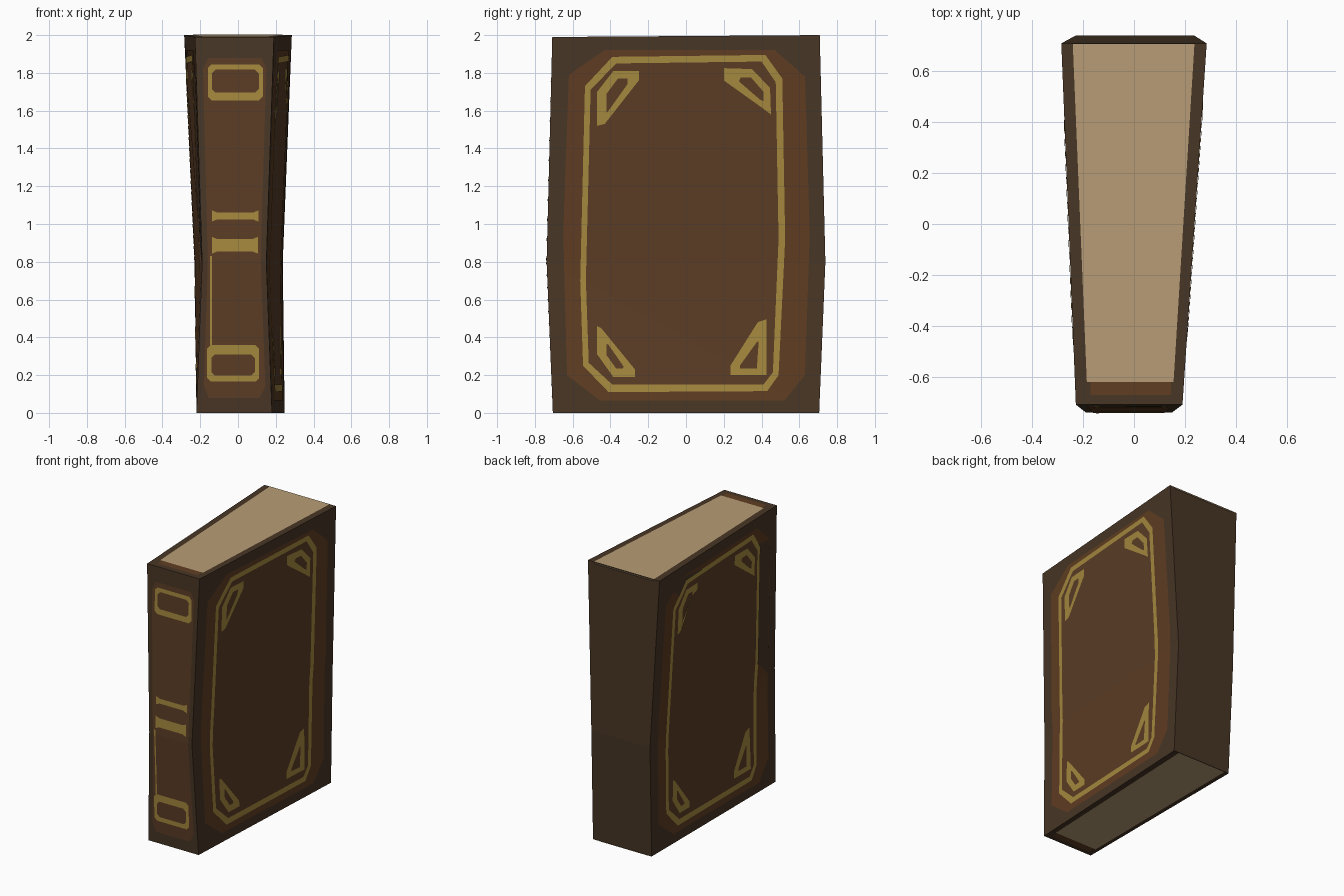
import bpy, bmesh
from mathutils import Vector
from mathutils.bvhtree import BVHTree

if "Cube" in bpy.data.objects:
    bpy.data.objects.remove(bpy.data.objects["Cube"])


def material(name, rgb):
    lin = [((c / 255 + 0.055) / 1.055) ** 2.4 for c in rgb]
    m = bpy.data.materials.new(name)
    m.diffuse_color = (*lin, 1)
    m.use_nodes = True
    m.node_tree.nodes["Principled BSDF"].inputs["Base Color"].default_value = m.diffuse_color
    return m


EDGE = material("dark_leather", (72, 54, 37))
BAND = material("red_brown_leather", (96, 61, 34))
FIELD = material("brown_leather", (91, 61, 37))
GOLD = material("gold_trim", (166, 137, 62))
PAGE = material("page_tan", (184, 157, 118))


def finish(bm, name, mat):
    me = bpy.data.meshes.new(name)
    bm.to_mesh(me)
    me.materials.append(mat)
    ob = bpy.data.objects.new(name, me)
    bpy.context.collection.objects.link(ob)
    return ob


# Book body: three cross-sections, pinched at z = 0.8
# z front, z back, half depth, spine left/right, fore-edge left/right
WAIST = 0.8
SECTIONS = [
    (0.0, 0.0, 0.705, -0.22, 0.18, -0.22, 0.247),
    (WAIST, WAIST, 0.738, -0.19, 0.15, -0.23, 0.237),
    (1.99, 2.0, 0.708, -0.228, 0.19, -0.285, 0.285),
]
body = bmesh.new()
rows = []
for zf, zb, d, fl, fr, bl, br in SECTIONS:
    rows.append([body.verts.new(p) for p in
                 ((fl, -d, zf), (fr, -d, zf), (br, d, zb), (bl, d, zb))])
body.faces.new(rows[0][::-1])
body.faces.new(rows[2])
for lo, hi in zip(rows, rows[1:]):
    for a, b in ((0, 1), (2, 3)):                     # spine and fore-edge
        body.faces.new((lo[a], lo[b], hi[b], hi[a]))
    for a, b in ((1, 2), (3, 0)):                     # covers, split at the spine waist
        if lo is rows[0]:
            spine, far = (a, b) if a == 1 else (b, a)
            tris = ((lo[spine], lo[far], hi[spine]), (lo[far], hi[far], hi[spine]))
        else:
            spine, far = (a, b) if a == 1 else (b, a)
            tris = ((lo[spine], lo[far], hi[far]), (lo[spine], hi[far], hi[spine]))
        for t in tris:
            body.faces.new(t)
bmesh.ops.recalc_face_normals(body, faces=body.faces)
body.normal_update()
tree = BVHTree.FromBMesh(body, epsilon=1e-4)
finish(body, "book_body", EDGE)

# Each side: flat (u, v) -> ray start and direction onto the body
SIDES = {
    "right": (lambda u, v: (2, u, v), (-1, 0, 0)),
    "left": (lambda u, v: (-2, -u, v), (1, 0, 0)),
    "front": (lambda u, v: (u, -2, v), (0, 1, 0)),
    "back": (lambda u, v: (-u, 2, v), (0, -1, 0)),
    "top": (lambda u, v: (u, v, 4), (0, 0, -1)),
    "bottom": (lambda u, v: (u, -v, -2), (0, 0, 1)),
}


def plate(name, side, polys, mat, lift):
    """Thin painted layer: flat polygons cut at the body creases and laid on it."""
    bm = bmesh.new()
    for poly in polys:
        bm.faces.new([bm.verts.new((u, v, 0)) for u, v in poly])
    bmesh.ops.remove_doubles(bm, verts=bm.verts, dist=1e-5)
    bm.normal_update()
    for f in bm.faces:
        if f.normal.z < 0:
            f.normal_flip()
    cuts = []
    if side not in ("top", "bottom"):
        cuts.append(((0, WAIST), (0, 1)))
    if side in ("right", "left"):
        s = 1 if side == "right" else -1
        start = Vector((-0.738 * s, WAIST))
        for end in ((0.705 * s, 0.0), (0.708 * s, 2.0)):
            e = Vector(end) - start
            cuts.append((start, (-e.y, e.x)))
    for co, no in cuts:
        bmesh.ops.bisect_plane(bm, geom=bm.verts[:] + bm.edges[:] + bm.faces[:],
                               plane_co=(*co, 0), plane_no=(*no, 0), dist=1e-6)
    origin, d = SIDES[side]
    d = Vector(d)
    for v in bm.verts:
        o = Vector(origin(v.co.x, v.co.y))
        hit = tree.ray_cast(o, d)[0]
        if hit is None:
            hit = tree.find_nearest(o + d * 1.5)[0]
        v.co = hit - d * lift
    bm.normal_update()
    return finish(bm, name, mat)


def ring(outer, inner):
    n = len(outer)
    return [(outer[i], outer[(i + 1) % n], inner[(i + 1) % n], inner[i]) for i in range(n)]


def rect(x0, z0, x1, z1):
    return [(x0, z0), (x1, z0), (x1, z1), (x0, z1)]


# Cover ornament outlines
band = [(-.455, .065), (.52, .065), (.63, .2), (.655, .95), (.63, 1.78),
        (.47, 1.92), (-.43, 1.92), (-.62, 1.79), (-.65, .95), (-.63, .2)]
frame_out = [(-.41, .11), (.43, .115), (.49, .2), (.525, .92), (.51, 1.77),
             (.42, 1.895), (-.39, 1.885), (-.535, 1.73), (-.56, .7), (-.545, .25)]
frame_in = [(-.39, .15), (.41, .15), (.46, .215), (.49, .92), (.475, 1.75),
            (.40, 1.86), (-.37, 1.85), (-.505, 1.71), (-.53, .7), (-.515, .265)]
corners = [
    ([(-.47, 1.52), (-.43, 1.53), (-.25, 1.76), (-.25, 1.81), (-.385, 1.81), (-.47, 1.70)],
     [(-.42, 1.59), (-.41, 1.60), (-.31, 1.74), (-.31, 1.77), (-.36, 1.77), (-.42, 1.69)]),
    ([(.2, 1.76), (.41, 1.61), (.45, 1.58), (.445, 1.72), (.35, 1.82), (.2, 1.825)],
     [(.28, 1.755), (.39, 1.66), (.41, 1.65), (.41, 1.70), (.345, 1.775), (.29, 1.775)]),
    ([(.235, .2), (.425, .2), (.425, .495), (.38, .48), (.235, .25)],
     [(.285, .235), (.375, .235), (.385, .38), (.375, .375), (.285, .25)]),
    ([(-.385, .19), (-.27, .19), (-.27, .23), (-.45, .45), (-.47, .46), (-.47, .31)],
     [(-.37, .235), (-.335, .235), (-.33, .245), (-.41, .36), (-.42, .365), (-.42, .305)]),
]
gold_cover = ring(frame_out, frame_in)
for o, i in corners:
    gold_cover += ring(o, i)

for side in ("right", "left"):
    plate(side + "_cover_band", side, [band], BAND, 0.002)
    plate(side + "_cover_field", side, [frame_in], FIELD, 0.004)
    plate(side + "_cover_gold", side, gold_cover, GOLD, 0.006)

# Spine: brown panel with gold boxes and bars
panel = [(-.155, .08), (.115, .08), (.145, .14), (.12, WAIST), (.15, 1.82),
         (.125, 1.88), (-.155, 1.88), (-.185, 1.82), (-.16, WAIST), (-.18, .14)]
plate("spine_panel", "front", [panel], FIELD, 0.002)


def bar(x0, x1, z0, z1):
    """Gold bar flared at both ends."""
    return [rect(x0 + .03, z0, x1 - .03, z1),
            [(x0, z0 - .012), (x0 + .03, z0), (x0 + .03, z1), (x0, z1 + .012)],
            [(x1 - .03, z0), (x1, z0 - .012), (x1, z1 + .012), (x1 - .03, z1)]]


def box(x0, x1, z0, z1, lo, hi):
    """Chamfered gold box with thicker bottom (lo) or top (hi)."""
    c, t = .02, .022

    def loop(a, b, d, e):
        return [(a + c, d), (b - c, d), (b, d + c), (b, e - c),
                (b - c, e), (a + c, e), (a, e - c), (a, d + c)]
    return ring(loop(x0, x1, z0, z1), loop(x0 + t, x1 - t, z0 + lo, z1 - hi))


gold_spine = (box(-.16, .132, 1.655, 1.845, .04, .028)
              + box(-.163, .112, .165, .36, .032, .05)
              + bar(-.138, .108, 1.025, 1.06)
              + bar(-.138, .105, .855, .92)
              + [rect(-.148, .36, -.138, .83)])
plate("spine_gold", "front", gold_spine, GOLD, 0.004)

# Page block on the top, bottom and fore-edge, with a brown strip by the spine
plate("top_pages", "top",
      [[(-.185, -.62), (.155, -.62), (.237, .706), (-.24, .706)]], PAGE, 0.002)
plate("top_spine_strip", "top", [rect(-.17, -.67, .145, -.62)], BAND, 0.0015)
plate("bottom_pages", "bottom",
      [[(-.19, .62), (-.185, -.704), (.205, -.704), (.15, .62)]], PAGE, 0.002)
plate("bottom_spine_strip", "bottom", [rect(-.175, .62, .14, .67)], BAND, 0.0015)
plate("fore_edge_pages", "back",
      [[(-.205, .001), (.185, .001), (.192, WAIST), (-.2, WAIST)],
       [(-.2, WAIST), (.192, WAIST), (.24, 1.999), (-.237, 1.999)]], PAGE, 0.002)
